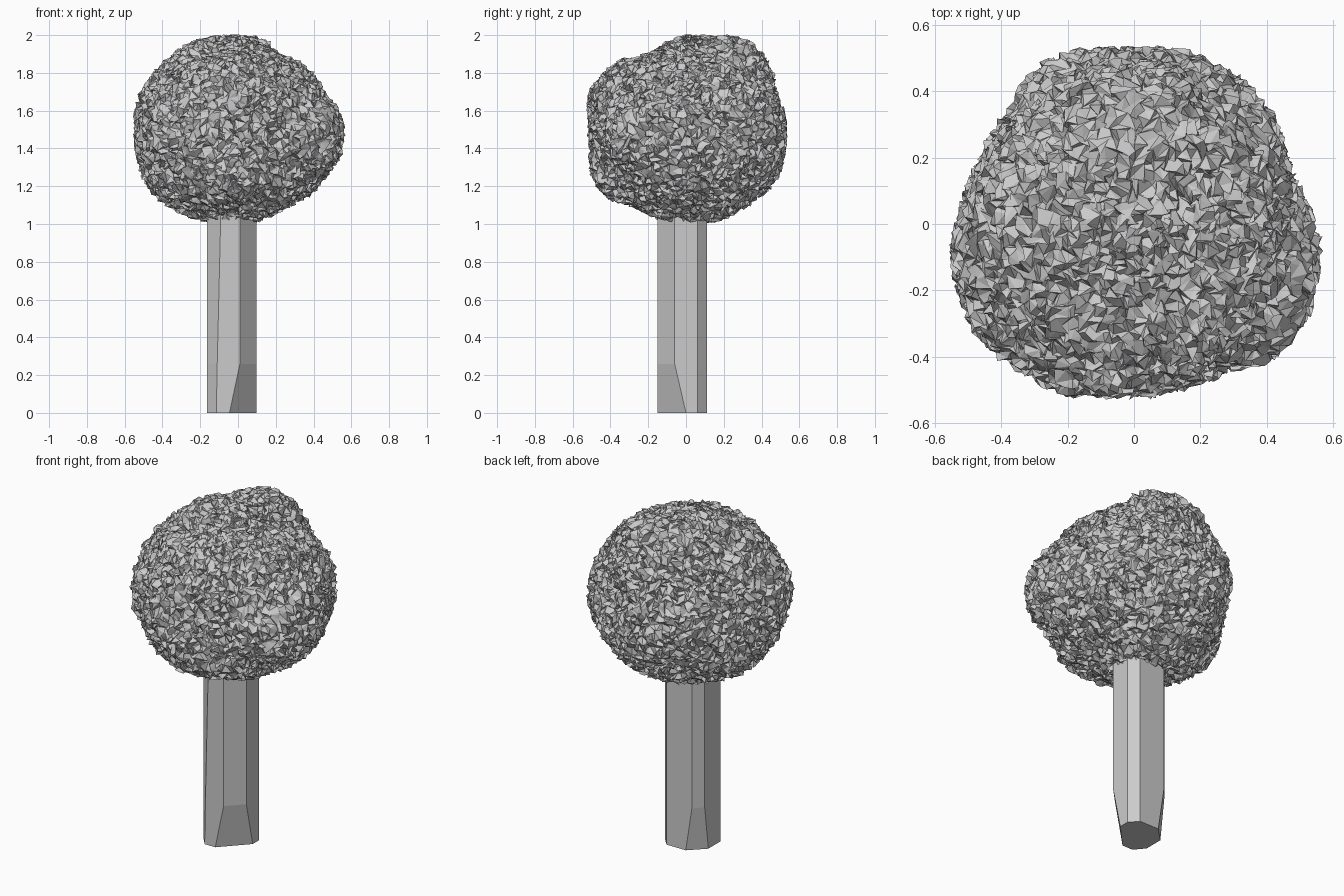
import bpy, bmesh, random
from math import exp
from mathutils import Vector

random.seed(4)
if "Cube" in bpy.data.objects:
    bpy.data.objects.remove(bpy.data.objects["Cube"])


def make_material(name, grey):
    mat = bpy.data.materials.new(name)
    mat.use_nodes = True
    colour = (grey, grey, grey, 1)
    mat.diffuse_color = colour
    mat.node_tree.nodes["Principled BSDF"].inputs["Base Color"].default_value = colour
    return mat


def make_object(name, bm, mat):
    bmesh.ops.recalc_face_normals(bm, faces=bm.faces[:])
    mesh = bpy.data.meshes.new(name)
    bm.to_mesh(mesh)
    bm.free()
    mesh.materials.append(mat)
    obj = bpy.data.objects.new(name, mesh)
    bpy.context.scene.collection.objects.link(obj)
    return obj


grey = make_material("plain grey", 0.6)

# Trunk: a squared post with chamfered corners, two of them cut wider at the foot
LEFT, RIGHT, FRONT, BACK = -0.165, 0.097, -0.15, 0.112


def trunk_ring(bm, z, wide, lean):
    outline = [
        (lean, FRONT), (0.01 - 0.055 * wide, FRONT),
        (RIGHT, -0.06 + 0.06 * wide), (RIGHT, 0.06),
        (0.05, BACK), (-0.117 + 0.04 * wide, BACK),
        (LEFT, 0.06 - 0.035 * wide), (LEFT, -0.09),
    ]
    return [bm.verts.new((x, y, z)) for x, y in outline]


bm = bmesh.new()
rings = [trunk_ring(bm, 0, 1, -0.115),
         trunk_ring(bm, 0.26, 0, -0.11),
         trunk_ring(bm, 1.1, 0, -0.09)]
for low, high in zip(rings, rings[1:]):
    for i in range(len(low)):
        j = (i + 1) % len(low)
        bm.faces.new((low[i], low[j], high[j], high[i]))
bm.faces.new(rings[0])
bm.faces.new(rings[-1])
make_object("trunk", bm, grey)

# Crown: a lumpy ball guided by a few surface points, then crumpled
CENTRE = Vector((0, 0, 1.5))
GUIDES = [Vector(p) for p in (
    # front to back over the top
    (0, -.5, 0), (0, -.53, .22), (0, -.42, .28), (-.05, -.18, .41),
    (-.05, .08, .49), (0, .32, .47), (0, .44, .38), (0, .46, .22), (0, .53, 0),
    # back to front underneath
    (0, .49, -.25), (0, .3, -.42), (-.08, 0, -.5), (0, -.24, -.43),
    (0, -.48, -.3),
    # around the middle
    (.2, -.48, 0), (.5, -.33, -.05), (.56, -.1, -.05), (.48, .15, 0),
    (.4, .36, 0), (.2, .51, 0), (-.25, .5, 0), (-.41, .3, 0),
    (-.5, .1, 0), (-.55, -.13, 0), (-.47, -.34, 0), (-.25, -.5, 0),
    # sides above and below
    (.41, -.05, .28), (.2, 0, .42), (-.24, 0, .47), (-.43, 0, .31),
    (-.53, -.1, .17), (.43, 0, -.3), (.25, 0, -.42), (-.28, 0, -.45),
    (-.47, 0, -.32),
    # corners above and below
    (.33, -.32, .2), (.29, .29, .28), (-.28, .3, .31), (-.3, -.34, .25),
    (.3, -.33, -.28), (.3, .3, -.3), (-.32, .3, -.28), (-.33, -.33, -.3),
)]
GUIDES = [(p.normalized(), p.length) for p in GUIDES]


def crown_radius(direction):
    weights = [exp(30 * (direction.dot(d) - 1)) for d, _ in GUIDES]
    return sum(w * r for w, (_, r) in zip(weights, GUIDES)) / sum(weights)


bm = bmesh.new()
bmesh.ops.create_icosphere(bm, subdivisions=6, radius=1)
JITTER = 0.02
for v in bm.verts:
    d = v.co.normalized()
    shake = Vector([random.uniform(-JITTER, JITTER) for _ in range(3)])
    v.co = CENTRE + d * (crown_radius(d) - JITTER * 0.6) + shake
make_object("crown", bm, grey)
